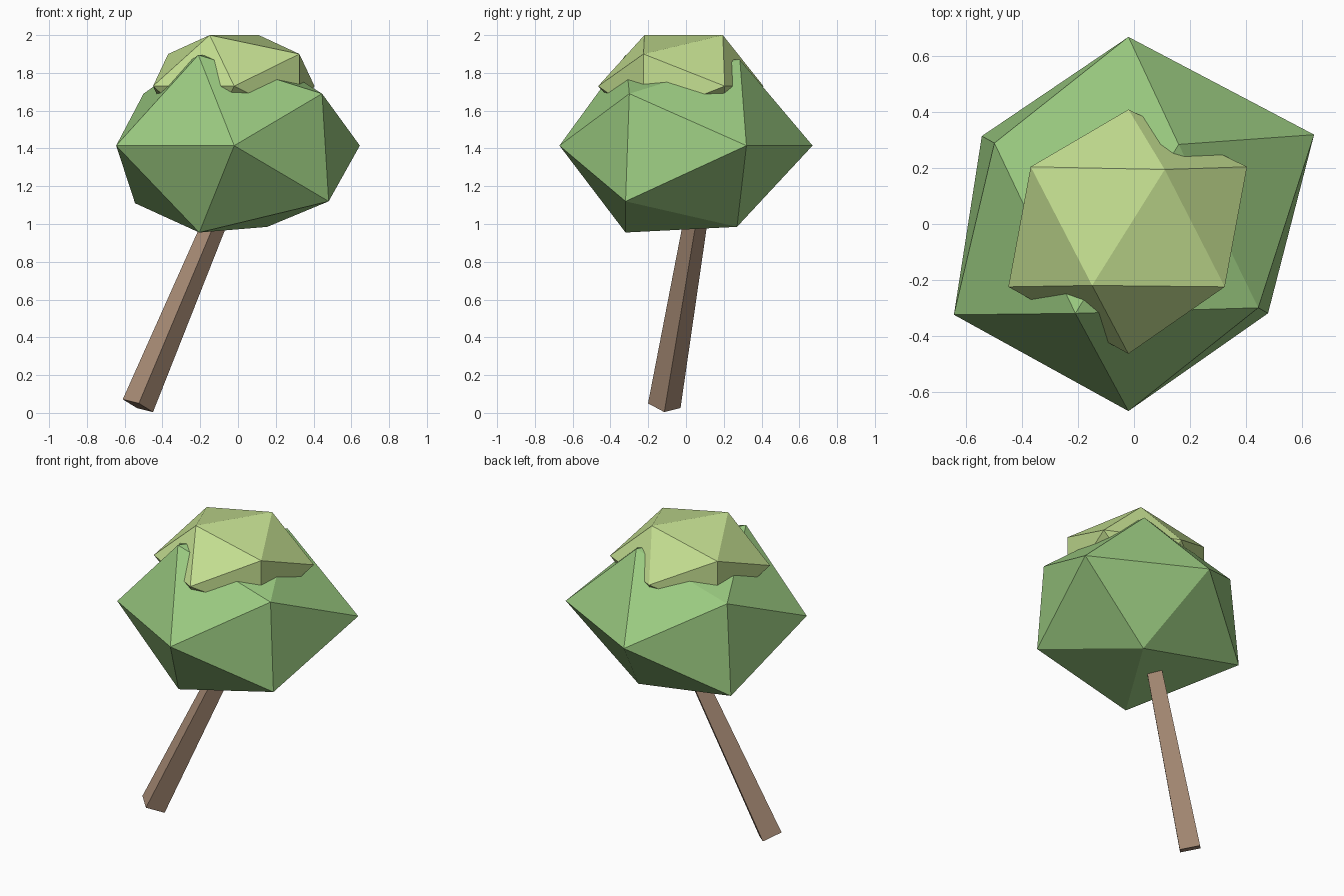
import bpy, bmesh
from mathutils import Vector, Matrix

if "Cube" in bpy.data.objects:
    bpy.data.objects.remove(bpy.data.objects["Cube"])


def finish(bm, name, color):
    bmesh.ops.recalc_face_normals(bm, faces=bm.faces)
    mesh = bpy.data.meshes.new(name)
    bm.to_mesh(mesh)
    bm.free()
    mat = bpy.data.materials.new(name + "_color")
    mat.diffuse_color = (*color, 1)
    mat.use_nodes = True
    mat.node_tree.nodes["Principled BSDF"].inputs["Base Color"].default_value = mat.diffuse_color
    mesh.materials.append(mat)
    obj = bpy.data.objects.new(name, mesh)
    bpy.context.collection.objects.link(obj)
    return obj


def foliage(name, mid_z, ring, upper, lower, color):
    """Irregular 20-sided clump: points at mid height plus points above and below it."""
    bm = bmesh.new()
    pts = [(x, y, 0) for x, y in ring] + upper + lower
    for x, y, z in pts:
        bm.verts.new((x, y, mid_z + z))
    bmesh.ops.convex_hull(bm, input=bm.verts)
    return finish(bm, name, color)


# Large lower leaf clump
foliage("lower_foliage", 1.415,
        [(-0.02, -0.67), (-0.02, 0.67), (0.645, 0.32), (-0.645, -0.325)],
        [(-0.21, -0.32, 0.48), (0.16, 0.285, 0.455), (0.445, -0.30, 0.275), (-0.50, 0.29, 0.275)],
        [(-0.205, -0.32, -0.46), (0.155, 0.27, -0.43), (0.48, -0.32, -0.295), (-0.545, 0.315, -0.305)],
        (0.33, 0.60, 0.22))

# Small upper leaf clump, the same above and below its middle
caps = [(-0.15, -0.22, 0.27), (0.11, 0.195, 0.27), (0.325, -0.225, 0.17), (-0.37, 0.205, 0.17)]
foliage("upper_foliage", 1.73,
        [(-0.02, -0.465), (-0.02, 0.41), (0.405, 0.205), (-0.45, -0.225)],
        caps, [(x, y, -z) for x, y, z in caps],
        (0.55, 0.73, 0.28))

# Leaning, tapered four-sided trunk
base, top = Vector((-0.53, -0.115, 0.038)), Vector((-0.02, 0.09, 1.25))
axis = top - base
z = axis.normalized()
x = Vector((z.z, 0, -z.x)).normalized()
y = z.cross(x)
rot = Matrix((x, y, z)).transposed().to_4x4()
bm = bmesh.new()
bmesh.ops.create_cone(bm, cap_ends=True, segments=4, radius1=0.087, radius2=0.058,
                      depth=axis.length,
                      matrix=Matrix.Translation((base + top) / 2) @ rot)
finish(bm, "trunk", (0.39, 0.26, 0.18))
